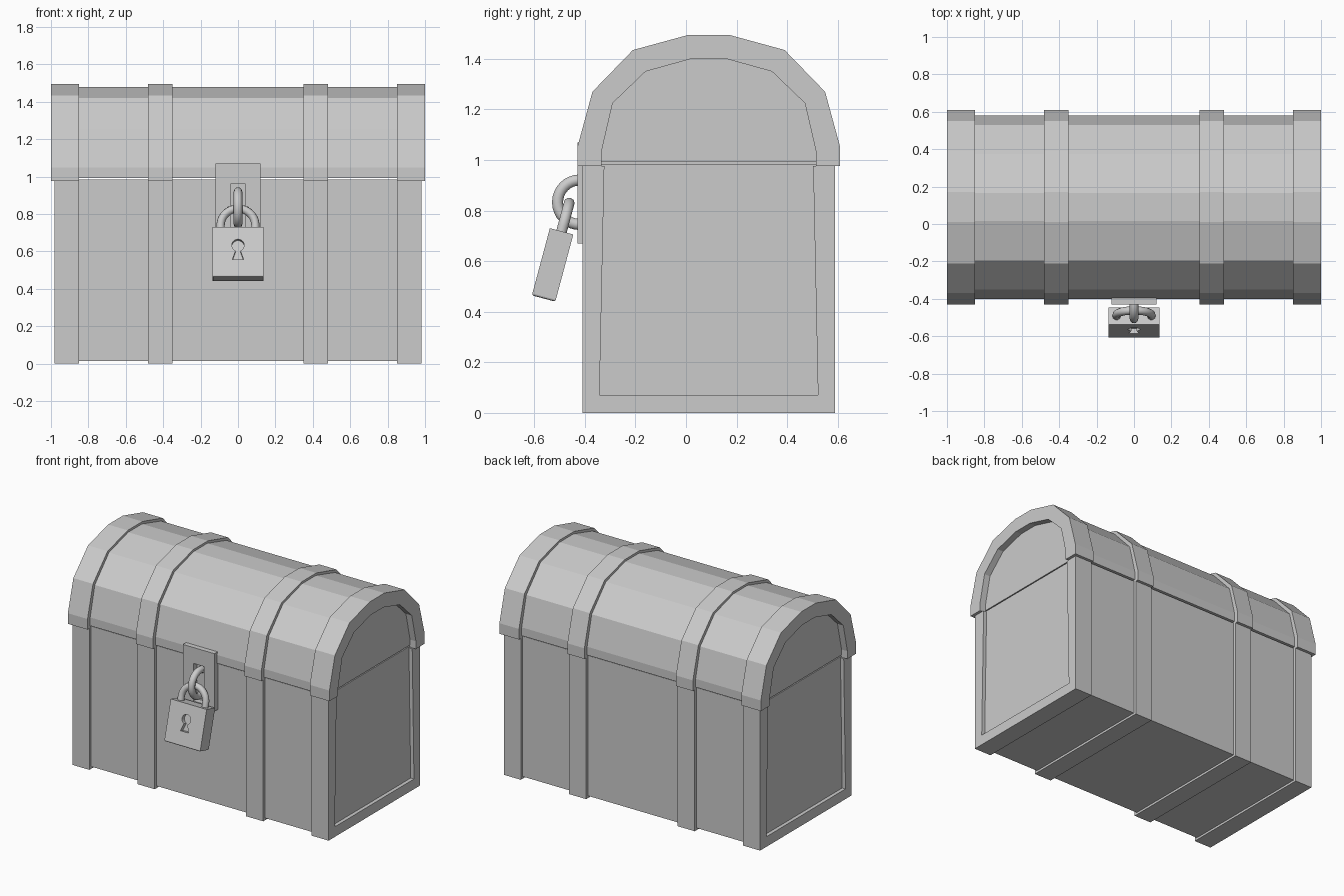
import bpy, bmesh, math
from mathutils import Matrix, Vector

cube = bpy.data.objects.get("Cube")
if cube:
    bpy.data.objects.remove(cube, do_unlink=True)

grey = bpy.data.materials.new("light grey")
grey.use_nodes = True
grey.diffuse_color = (0.6, 0.6, 0.6, 1)
grey.node_tree.nodes["Principled BSDF"].inputs["Base Color"].default_value = (0.6, 0.6, 0.6, 1)

MID = 0.09  # depth of the chest's centre line


def finish(name, bm):
    bmesh.ops.recalc_face_normals(bm, faces=bm.faces)
    mesh = bpy.data.meshes.new(name)
    bm.to_mesh(mesh)
    bm.free()
    mesh.materials.append(grey)
    obj = bpy.data.objects.new(name, mesh)
    bpy.context.collection.objects.link(obj)
    return obj


def prism(name, points, direction):
    """Sweep a flat outline of 3D points along a direction."""
    bm = bmesh.new()
    face = bm.faces.new([bm.verts.new(p) for p in points])
    grown = bmesh.ops.extrude_face_region(bm, geom=[face])
    verts = [g for g in grown["geom"] if isinstance(g, bmesh.types.BMVert)]
    bmesh.ops.translate(bm, verts=verts, vec=direction)
    return finish(name, bm)


def arch(half):
    """Mirror a half outline of (offset, z) about the chest's centre line."""
    return [(MID - o, z) for o, z in half] + [(MID + o, z) for o, z in reversed(half)]


def across(name, outline, x0, x1):
    return prism(name, [(x0, y, z) for y, z in outline], (x1 - x0, 0, 0))


def box(name, x, y0, y1, z0, z1):
    return across(name, [(y0, z0), (y1, z0), (y1, z1), (y0, z1)], -x, x)


def cut(obj, cutter):
    mod = obj.modifiers.new("cut", 'BOOLEAN')
    mod.object, mod.solver = cutter, 'EXACT'
    bpy.context.view_layer.objects.active = obj
    bpy.ops.object.modifier_apply(modifier=mod.name)
    bpy.data.objects.remove(cutter, do_unlink=True)


def tube(name, path, radius, cyclic=False):
    curve = bpy.data.curves.new(name, 'CURVE')
    curve.dimensions = '3D'
    curve.bevel_depth, curve.bevel_resolution = radius, 3
    spline = curve.splines.new('POLY')
    spline.points.add(len(path) - 1)
    for point, co in zip(spline.points, path):
        point.co = (*co, 1)
    spline.use_cyclic_u = cyclic
    spline.use_smooth = True
    curve.materials.append(grey)
    obj = bpy.data.objects.new(name, curve)
    bpy.context.collection.objects.link(obj)
    return obj


# Half outlines, from the lower edge up to the crown
LID_BAND = [(0.52, 0.977), (0.52, 1.05), (0.46, 1.27), (0.30, 1.435), (0.08, 1.495)]
LID_SHELL = [(0.49, 0.992), (0.49, 1.05), (0.44, 1.255), (0.285, 1.42), (0.075, 1.48)]
LID_INNER = [(0.425, 0.977), (0.425, 1.03), (0.38, 1.225), (0.25, 1.35), (0.07, 1.40)]
BODY_BAND = [(0.50, 0.977), (0.50, 0)]
BODY_INNER = [(0.413, 0.977), (0.432, 0.07)]

# Chest body and lid
across("body", arch([(0.48, 0.985), (0.48, 0.015)]), -0.955, 0.955)
across("lid", arch(LID_SHELL), -0.955, 0.955)

# Straps and end frames on both sides
for side, s in (("left", 1), ("right", -1)):
    across(side + "_body_strap", arch(BODY_BAND), s * 0.35, s * 0.48)
    across(side + "_lid_strap", arch(LID_BAND), s * 0.35, s * 0.48)
    across(side + "_body_frame", arch(BODY_BAND) + arch(BODY_INNER)[::-1], s * 0.85, s * 0.98)
    across(side + "_lid_frame", arch(LID_BAND) + arch(LID_INNER)[::-1], s * 0.85, s)

# Hasp plate with a slot for the ring
plate = box("hasp_plate", 0.12, -0.43, -0.38, 0.67, 1.07)
cut(plate, box("slot_cutter", 0.04, -0.5, -0.3, 0.70, 0.96))

# Ring through the slot
turns = [math.tau * i / 32 for i in range(32)]
tube("hasp_ring", [(0, -0.42 + 0.088 * math.cos(a), 0.833 + 0.088 * math.sin(a)) for a in turns], 0.023, True)

# Padlock, built upright around the middle of its top face and then tilted
padlock = box("padlock_body", 0.137, -0.048, 0.048, -0.275, 0)
bm = bmesh.new()
bm.from_mesh(padlock.data)
low = [e for e in bm.edges if all(v.co.z < -0.2 for v in e.verts)]
bmesh.ops.bevel(bm, geom=low, offset=0.008, segments=2, profile=0.5, affect='EDGES')
bm.to_mesh(padlock.data)
bm.free()

# Keyhole: a round head running into a flared slot
head = [math.radians(-60 + 300 * i / 18) for i in range(19)]
keyhole = [(0.033 * math.cos(a), -0.1 + 0.033 * math.sin(a)) for a in head]
keyhole += [(-0.013, -0.13), (-0.03, -0.18), (0.03, -0.18), (0.013, -0.13)]
cut(padlock, prism("keyhole_cutter", [(x, -0.07, z) for x, z in keyhole], (0, 0.05, 0)))

# Shackle
half = [math.pi * i / 20 for i in range(21)]
bow = [(0.093 * math.cos(a), 0, 0.022 + 0.093 * math.sin(a)) for a in half]
shackle = tube("padlock_shackle", [(0.093, 0, -0.03)] + bow + [(-0.093, 0, -0.03)], 0.022)

tilt = Matrix.Translation(Vector((0, -0.492, 0.718))) @ Matrix.Rotation(math.radians(-15), 4, 'X')
for part in (padlock, shackle):
    part.matrix_world = tilt
